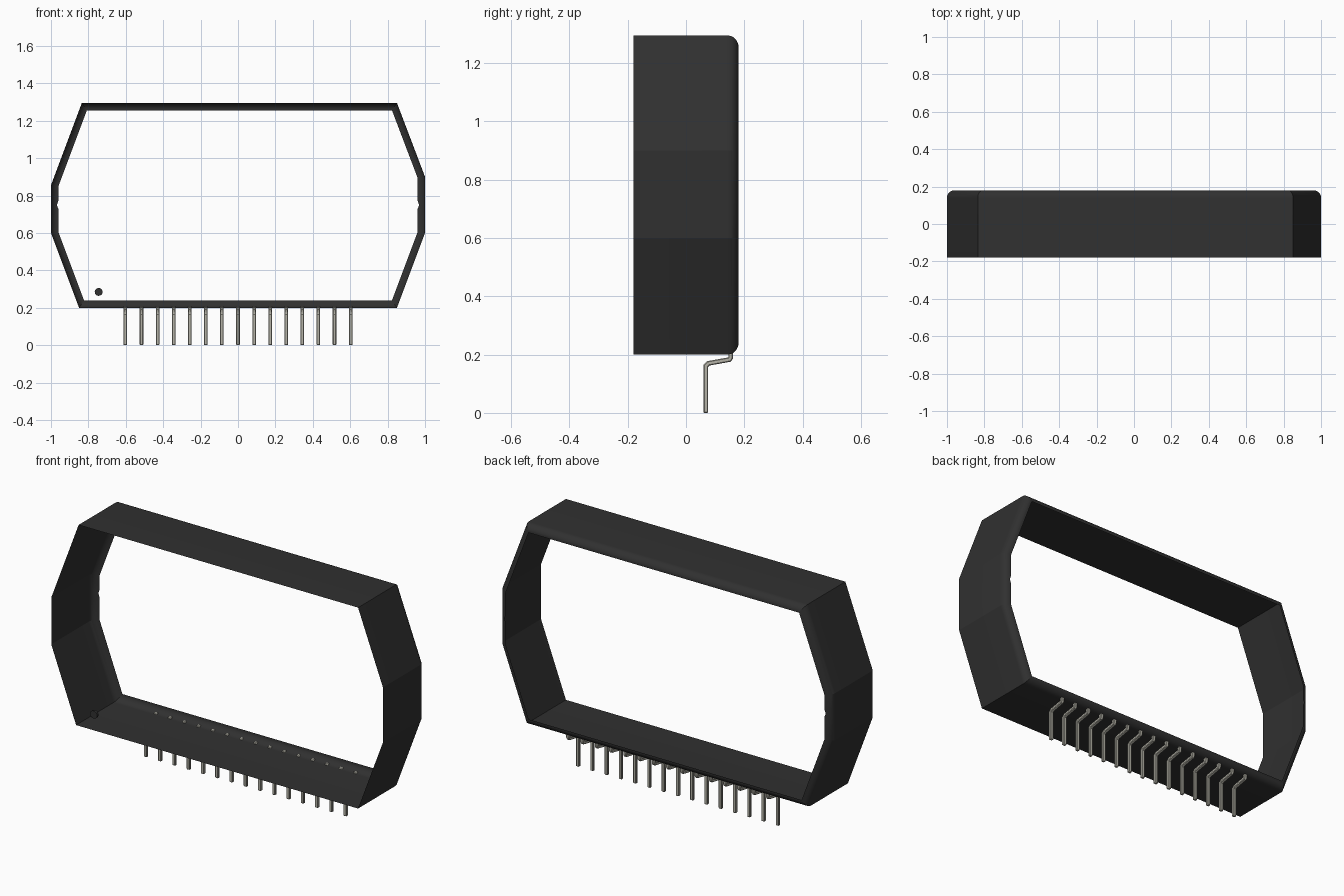
import bpy, bmesh, math
from mathutils import Vector

if "Cube" in bpy.data.objects:
    bpy.data.objects.remove(bpy.data.objects["Cube"])


def material(name, rgb):
    m = bpy.data.materials.new(name)
    m.use_nodes = True
    m.diffuse_color = (*rgb, 1)
    m.node_tree.nodes["Principled BSDF"].inputs["Base Color"].default_value = (*rgb, 1)
    return m


BLACK = material("black plastic", (0.03, 0.03, 0.03))
METAL = material("tinned metal", (0.46, 0.45, 0.39))


def finish(name, bm, mat, angle):
    mesh = bpy.data.meshes.new(name)
    bm.to_mesh(mesh)
    bm.free()
    mesh.materials.append(mat)
    obj = bpy.data.objects.new(name, mesh)
    bpy.context.collection.objects.link(obj)
    bpy.ops.object.select_all(action="DESELECT")
    obj.select_set(True)
    bpy.context.view_layer.objects.active = obj
    bpy.ops.object.shade_smooth_by_angle(angle=math.radians(angle))
    return obj


def miters(points, closed):
    """Left-hand offset direction at each point of a path."""
    result = []
    n = len(points)
    for i, p in enumerate(points):
        before = p - points[i - 1] if closed or i else points[1] - p
        after = points[(i + 1) % n] - p if closed or i < n - 1 else before
        a, b = (Vector((-d.y, d.x)).normalized() for d in (before, after))
        result.append((a + b) / (1 + a.dot(b)))
    return result


# Package shell: thin octagonal band whose rear edge curls inward
NOTCH = [0.73, 0.75, 0.77]
outline = [Vector(p) for p in
           [(-0.85, 0.2), (0.85, 0.2), (1, 0.6)] + [(1, z) for z in NOTCH]
           + [(1, 0.9), (0.85, 1.295), (-0.835, 1.295), (-1, 0.855)]
           + [(-1, z) for z in reversed(NOTCH)] + [(-1, 0.6)]]
inward = miters(outline, True)
RADIUS, STEPS, HALF_DEPTH = 0.039, 8, 0.18
sections = [(-HALF_DEPTH, 0)]
for s in range(STEPS + 1):
    a = math.pi / 2 * s / STEPS
    sections.append((HALF_DEPTH - RADIUS * (1 - math.sin(a)), RADIUS * (1 - math.cos(a))))

bm = bmesh.new()
rings = []
for y, inset in sections:
    ring = []
    for p, m in zip(outline, inward):
        # Small mould notch in the middle of each side lip
        k = 0.8 if p.y == NOTCH[1] and y == sections[-1][0] else 1
        q = p + m * inset * k
        ring.append(bm.verts.new((q.x, y, q.y)))
    rings.append(ring)
for r0, r1 in zip(rings, rings[1:]):
    for i in range(len(r0)):
        j = (i + 1) % len(r0)
        bm.faces.new((r0[i], r0[j], r1[j], r1[i]))
finish("package_shell", bm, BLACK, 17)

# Pin one marker: small disc near the lower front corner
bm = bmesh.new()
bmesh.ops.create_cone(bm, cap_ends=True, segments=24, radius1=0.021, radius2=0.021, depth=0.012)
marker = finish("pin_one_marker", bm, BLACK, 30)
marker.rotation_euler.x = math.pi / 2
marker.location = (-0.745, -0.174, 0.285)

# Leads: cranked strips, extruded across their width
crank = [Vector(p) for p in [(0.153, 0.208), (0.153, 0.189), (0.149, 0.183),
                             (0.077, 0.17), (0.068, 0.161), (0.068, 0)]]
normals = miters(crank, False)
THICK, WIDTH, COUNT, PITCH = 0.008, 0.0095, 15, 0.086
profile = [p + m * THICK for p, m in zip(crank, normals)]
profile += [p - m * THICK for p, m in reversed(list(zip(crank, normals)))]
for n in range(COUNT):
    x = (n - (COUNT - 1) / 2) * PITCH
    bm = bmesh.new()
    left, right = ([bm.verts.new((x + side * WIDTH, p.x, p.y)) for p in profile]
                   for side in (-1, 1))
    last = len(profile) - 1
    for i in range(len(crank) - 1):
        for v in (left, right):
            bm.faces.new((v[i], v[i + 1], v[last - i - 1], v[last - i]))
    for i in range(len(profile)):
        j = (i + 1) % len(profile)
        bm.faces.new((left[i], left[j], right[j], right[i]))
    bmesh.ops.recalc_face_normals(bm, faces=bm.faces)
    lead = finish(f"lead_{n + 1}", bm, METAL, 35)
    bevel = lead.modifiers.new("soft edges", "BEVEL")
    bevel.width = 0.003
    bevel.segments = 1
    bevel.angle_limit = math.radians(60)
